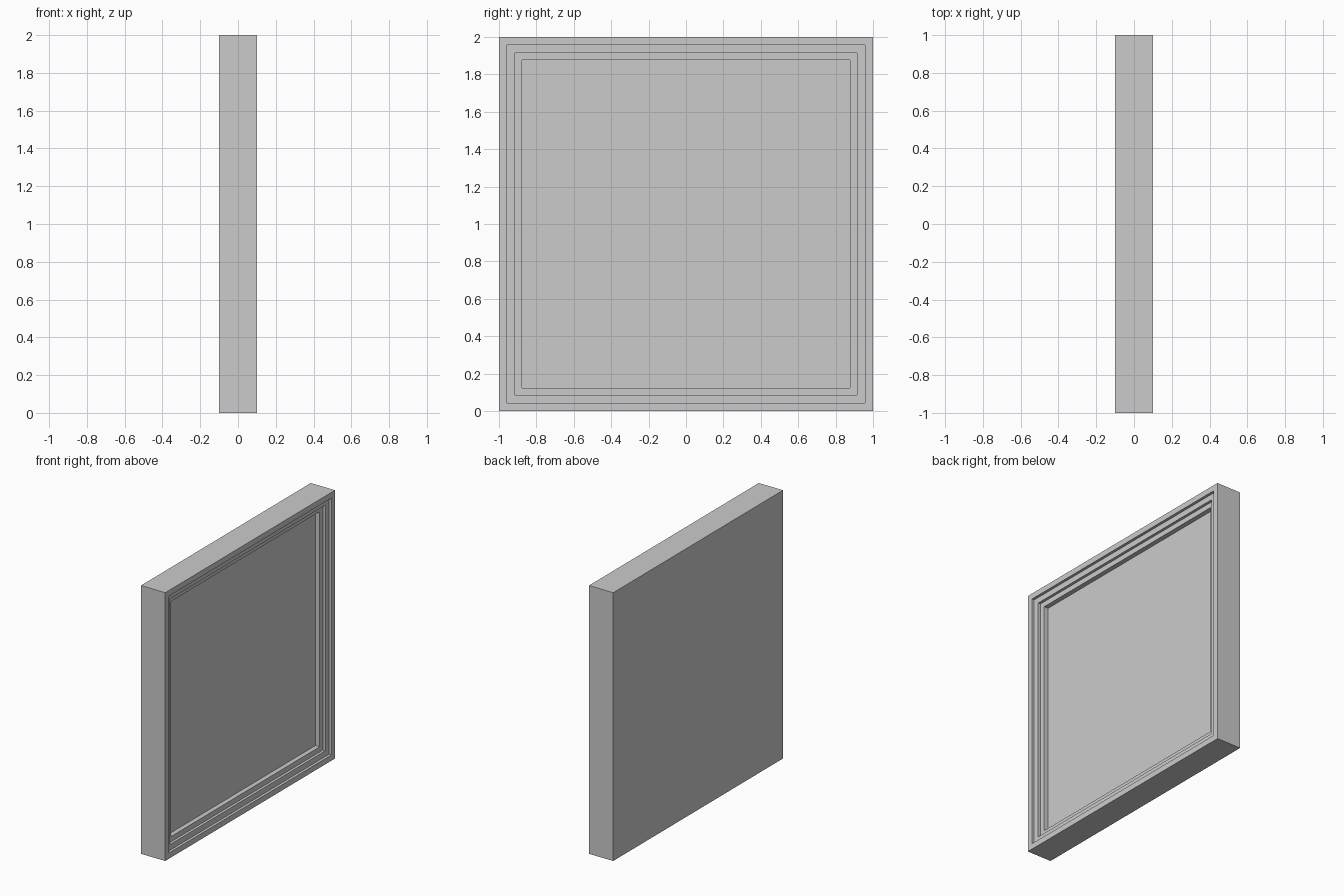
import bpy, bmesh
from mathutils import Vector

cube = bpy.data.objects.get("Cube")
if cube:
    bpy.data.objects.remove(cube, do_unlink=True)

# Single plain grey
grey = bpy.data.materials.new("light_grey")
grey.use_nodes = True
colour = (0.6, 0.6, 0.6, 1)
grey.diffuse_color = colour
grey.node_tree.nodes["Principled BSDF"].inputs["Base Color"].default_value = colour

# Square slab
bm = bmesh.new()
bmesh.ops.create_cube(bm, size=2)
bmesh.ops.scale(bm, vec=(0.1, 1, 1), verts=bm.verts)
bmesh.ops.translate(bm, vec=(0, 0, 1), verts=bm.verts)

# Stepped frame sunk into the +x side: (border width, step depth)
bm.faces.ensure_lookup_table()
panel = max(bm.faces, key=lambda f: f.calc_center_median().x)
for border, depth in ((0.06, 0.02), (0.06, 0.02), (0.055, 0.035)):
    bmesh.ops.inset_region(bm, faces=[panel], thickness=border)
    ring = bmesh.ops.extrude_discrete_faces(bm, faces=[panel])
    panel = ring["faces"][0]
    bmesh.ops.translate(bm, vec=Vector((-depth, 0, 0)), verts=panel.verts)

bmesh.ops.recalc_face_normals(bm, faces=bm.faces)
mesh = bpy.data.meshes.new("framed_panel")
bm.to_mesh(mesh)
bm.free()
mesh.materials.append(grey)
obj = bpy.data.objects.new("framed_panel", mesh)
bpy.context.collection.objects.link(obj)
